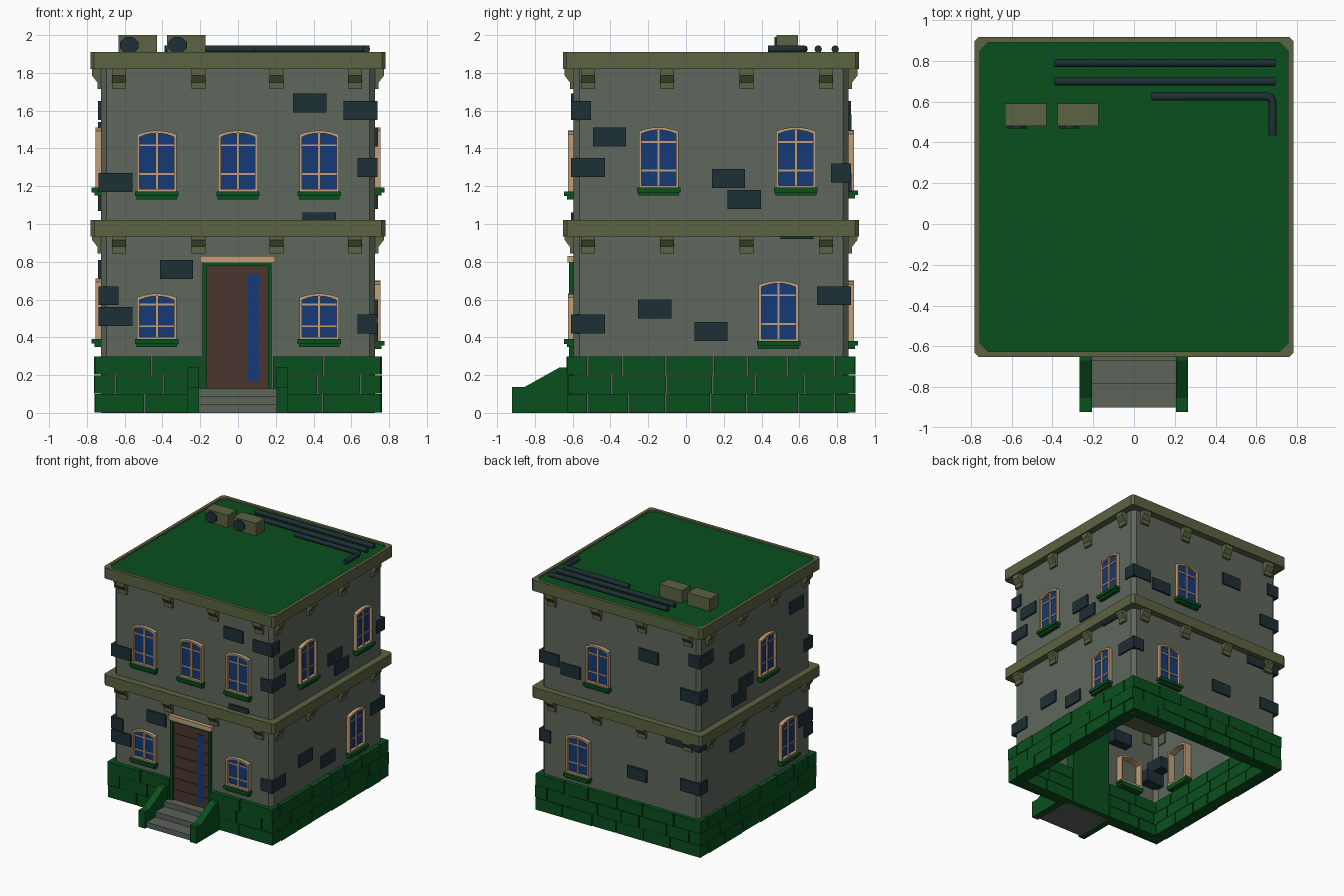
import bpy, bmesh, random
from math import sin, cos, pi
from mathutils import Vector

if "Cube" in bpy.data.objects:
    bpy.data.objects.remove(bpy.data.objects["Cube"])

random.seed(4)
XR, YF, YB = 0.725, -0.595, 0.86      # wall planes
YC = (YF + YB) / 2


def material(name, r, g, b):
    lin = [(c / 255) ** 2.2 for c in (r, g, b)]
    m = bpy.data.materials.new(name)
    m.diffuse_color = (*lin, 1)
    m.use_nodes = True
    m.node_tree.nodes["Principled BSDF"].inputs["Base Color"].default_value = m.diffuse_color
    return m


GREEN = material("green", 18, 80, 35)
WALL = material("plaster", 95, 103, 92)
TRIM = material("trim", 92, 99, 68)
DARK = material("slate", 35, 51, 56)
BEIGE = material("beige", 190, 157, 120)
BLUE = material("glass", 28, 60, 118)
BROWN = material("door_brown", 76, 57, 49)
STEP = material("step_grey", 92, 98, 90)
parts = {}


def part(name, mat):
    if name not in parts:
        parts[name] = (bmesh.new(), mat)
    return parts[name][0]


def prism(name, mat, pts, vec, caps=True):
    """Extrude a 3D outline along a vector."""
    bm = part(name, mat)
    a = [bm.verts.new(p) for p in pts]
    b = [bm.verts.new(Vector(p) + Vector(vec)) for p in pts]
    n = len(a)
    for i in range(n):
        bm.faces.new((a[i], a[(i + 1) % n], b[(i + 1) % n], b[i]))
    if caps:
        bm.faces.new(a[::-1])
        bm.faces.new(b)


def ring(name, mat, outer, inner, vec):
    """Extrude the band between two matching outlines."""
    bm = part(name, mat)
    v = Vector(vec)
    o, i, o2, i2 = [[bm.verts.new(Vector(p) + d) for p in pts]
                    for d in (Vector(), v) for pts in (outer, inner)]
    n = len(o)
    for k in range(n):
        j = (k + 1) % n
        for p, q in ((o, i), (i, i2), (i2, o2), (o2, o)):
            bm.faces.new((p[k], p[j], q[j], q[k]))


def box(name, mat, x0, x1, y0, y1, z0, z1):
    prism(name, mat, [(x0, y0, z0), (x1, y0, z0), (x1, y1, z0), (x0, y1, z0)], (0, 0, z1 - z0))


def at(side, u, out, z):
    """Point on a wall: u along it, out away from it."""
    return Vector({"front": (u, YF - out, z), "back": (u, YB + out, z),
                   "right": (XR + out, u, z), "left": (-XR - out, u, z)}[side])


def wall_box(name, mat, side, u0, u1, o0, o1, z0, z1):
    pts = [at(side, u, o0, z) for u, z in ((u0, z0), (u1, z0), (u1, z1), (u0, z1))]
    prism(name, mat, pts, at(side, 0, o1, 0) - at(side, 0, o0, 0))


def outline(grow, c, z):
    """Building footprint with chamfered corners."""
    hx, hy = XR + grow, (YB - YF) / 2 + grow
    p = [(hx - c, -hy), (hx, c - hy), (hx, hy - c), (hx - c, hy),
         (c - hx, hy), (-hx, hy - c), (-hx, c - hy), (c - hx, -hy)]
    return [(x, y + YC, z) for x, y in p]


# walls (hollow), cornices and roof
prism("walls", WALL, outline(0, 0.03, 0), (0, 0, 1.85), caps=False)
prism("middle_cornice", TRIM, outline(0.055, 0.02, 0.935), (0, 0, 0.085))
prism("roof_cornice", TRIM, outline(0.057, 0.02, 1.82), (0, 0, 0.065))
ring("roof_cornice", TRIM, outline(0.057, 0.02, 1.885), outline(0.03, 0.04, 1.885), (0, 0, 0.025))
prism("roof_surface", GREEN, outline(0.035, 0.04, 1.88), (0, 0, 0.017))

# corbels under both cornices
profile = [(-0.01, 0), (0.047, 0), (0.047, -0.04), (0.02, -0.075), (0.02, -0.11), (-0.01, -0.11)]
for side, us in (("front", (-0.63, -0.21, 0.205, 0.62)), ("right", (-0.52, -0.1, 0.32, 0.74))):
    opposite = {"front": "back", "right": "left"}[side]
    for s in (side, opposite):
        for u in us:
            for z in (0.955, 1.825):
                pts = [at(s, u - 0.037, o, z + dz) for o, dz in profile]
                prism("corbels", TRIM, pts, at(s, 0.074, 0, 0) - at(s, 0, 0, 0))

# foundation stones in three staggered rows
for row in range(3):
    for side in ("front", "back", "left", "right"):
        along = side in ("front", "back")
        lo, hi = (-XR, XR) if along else (YF, YB)
        full = along == (row % 2 == 0)
        e = 0.033 if full else -0.075
        spans = [(lo - e, hi + e)]
        if side == "front":
            spans = [(lo - e, -0.19), (0.18, hi + e)]
        for a, b in spans:
            n = max(2, round((b - a) / 0.235))
            cuts = [a + (b - a) * k / n + (random.uniform(-0.035, 0.035) if 0 < k < n else 0)
                    for k in range(n + 1)]
            for c0, c1 in zip(cuts, cuts[1:]):
                wall_box("foundation_stones", GREEN, side, c0 + 0.004, c1 - 0.004, -0.07,
                         random.uniform(0.028, 0.037), row * 0.1 + 0.002, row * 0.1 + 0.099)

# accent bricks on the walls: centre u, bottom z
bricks = {"front": [(0.38, 1.59), (0.43, 0.96), (-0.325, 0.71)],
          "right": [(-0.405, 1.41), (0.225, 1.19), (0.308, 1.08), (0.588, 0.92),
                    (-0.165, 0.5), (0.133, 0.38)],
          "back": [(-0.265, 1.48), (-0.16, 0.48), (-0.515, 0.86), (0.45, 1.17)],
          "left": [(0.38, 1.44), (0.26, 1.17), (0.35, 1.07), (0.38, 0.71), (-0.4, 1.55)]}
for side, spots in bricks.items():
    for u, z in spots:
        wall_box("accent_bricks", DARK, side, u - 0.088, u + 0.088, -0.08, 0.015, z, z + 0.1)

# corner bricks: x sign, y sign, bottom z, long along x
for sx, sy, z, long_x in ((1, -1, 1.55, 1), (1, -1, 1.25, 0), (1, -1, 0.42, 0), (1, 1, 1.22, 1),
                          (1, 1, 0.57, 0), (-1, -1, 1.17, 1), (-1, -1, 0.57, 0), (-1, -1, 0.46, 1),
                          (-1, 1, 1.55, 0), (-1, 1, 1.25, 1), (-1, 1, 0.86, 0), (-1, 1, 0.5, 1)):
    lx, ly = (0.18, 0.105) if long_x else (0.105, 0.18)
    x, y = sx * (XR + 0.013), (YB if sy > 0 else YF) + sy * 0.013
    box("corner_bricks", DARK, *sorted((x, x - sx * lx)), *sorted((y, y - sy * ly)), z, z + 0.1)


# windows with arched frame, glazing bars and sill
def arch(side, u, z0, z1, w, out):
    top = [(w * (1 - k / 3), z1 - 0.02 * (1 - k / 3) ** 2) for k in range(7)]
    top = [(x, z1 - 0.02 * (x / w) ** 2) for x, _ in top]
    return [at(side, u + x, out, z) for x, z in [(-w, z0), (w, z0)] + top]


def window(side, u, z0, z1):
    h = z1 - z0
    depth = at(side, 0, 0.03, 0) - at(side, 0, -0.06, 0)
    ring("window_frames", BEIGE, arch(side, u, z0, z1, 0.105, -0.06),
         arch(side, u, z0 + 0.014, z1 - 0.014, 0.091, -0.06), depth)
    prism("window_glass", BLUE, arch(side, u, z0 + 0.01, z1 - 0.01, 0.095, 0.002),
          at(side, 0, 0.006, 0) - at(side, 0, 0, 0))
    wall_box("window_bars", BEIGE, side, u - 0.008, u + 0.008, 0.002, 0.02, z0, z1 - 0.006)
    for f in (0.29, 0.76):
        wall_box("window_bars", BEIGE, side, u - 0.095, u + 0.095, 0.002, 0.014,
                 z0 + h * f - 0.005, z0 + h * f + 0.005)
    wall_box("window_sills", GREEN, side, u - 0.115, u + 0.115, -0.06, 0.05, z0 - 0.022, z0 + 0.002)
    wall_box("window_sills", GREEN, side, u - 0.108, u + 0.108, -0.06, 0.035, z0 - 0.04, z0 - 0.022)


for u in (-0.43, 0, 0.43):
    window("front", u, 1.17, 1.495)
for u in (-0.43, 0.43):
    window("front", u, 0.388, 0.632)
for side, u, z in (("right", -0.145, 1.19), ("right", 0.582, 1.19), ("right", 0.49, 0.378),
                   ("back", 0.195, 1.175), ("back", 0.375, 0.378),
                   ("left", -0.01, 1.19), ("left", -0.28, 0.39)):
    window(side, u, z, z + 0.322)

# door with frame, boards, glass strip and lintel
wall_box("door_frame", GREEN, "front", -0.187, 0.178, -0.07, 0.003, 0, 0.795)
for x0, x1 in ((-0.187, -0.165), (0.16, 0.178)):
    wall_box("door_frame", GREEN, "front", x0, x1, 0, 0.025, 0, 0.795)
wall_box("door_frame", GREEN, "front", -0.187, 0.178, 0, 0.025, 0.778, 0.795)
wall_box("door", BROWN, "front", -0.165, 0.16, 0, 0.006, 0.1, 0.78)
for k in range(7):
    z = 0.13 + k * 0.0925
    wall_box("door", BROWN, "front", -0.163, 0.158, 0, 0.011, z + 0.003, z + 0.089)
wall_box("door_glass", BLUE, "front", 0.052, 0.114, 0, 0.016, 0.165, 0.735)
wall_box("door_lintel", BEIGE, "front", -0.2, 0.195, -0.05, 0.032, 0.795, 0.83)

# steps and their sloping side walls
for k, y in enumerate((-0.9, -0.785, -0.67)):
    box("steps", STEP, -0.21, 0.205, y, -0.57, k * 0.0433, (k + 1) * 0.0433)
for x in (-0.267, 0.205):
    cheek = [(-0.922, 0), (-0.922, 0.137), (-0.855, 0.137), (-0.67, 0.24), (-0.6, 0.24), (-0.6, 0)]
    prism("step_side_walls", GREEN, [(x, y, z) for y, z in cheek], (0.06, 0, 0))

# rooftop cooling units with octagonal fans
for x in (-0.632, -0.376):
    box("cooling_units", TRIM, x, x + 0.203, 0.48, 0.592, 1.895, 2.0)
    fan = [(x + 0.056 + 0.053 * cos(a), 0.468, 1.947 + 0.046 * sin(a))
           for a in (pi / 8 + k * pi / 4 for k in range(8))]
    prism("cooling_fans", DARK, fan, (0, 0.02, 0))

# finish the collected parts
for name, (bm, mat) in parts.items():
    bmesh.ops.recalc_face_normals(bm, faces=bm.faces)
    me = bpy.data.meshes.new(name)
    bm.to_mesh(me)
    bm.free()
    me.materials.append(mat)
    bpy.context.collection.objects.link(bpy.data.objects.new(name, me))

# roof pipes
bend = [(0.655 + 0.025 * sin(a), 0.6 + 0.025 * cos(a)) for a in (0, pi / 4, pi / 2)]
for k, path in enumerate(([(-0.39, 0.79), (0.695, 0.79)], [(-0.39, 0.7), (0.695, 0.7)],
                          [(0.085, 0.625)] + bend + [(0.68, 0.435)])):
    cu = bpy.data.curves.new("roof_pipe_%d" % (k + 1), "CURVE")
    cu.dimensions, cu.bevel_depth, cu.bevel_resolution = "3D", 0.02, 2
    cu.use_fill_caps = True
    sp = cu.splines.new("POLY")
    sp.points.add(len(path) - 1)
    for p, (x, y) in zip(sp.points, path):
        p.co = (x, y, 1.926, 1)
    cu.materials.append(DARK)
    bpy.context.collection.objects.link(bpy.data.objects.new(cu.name, cu))
